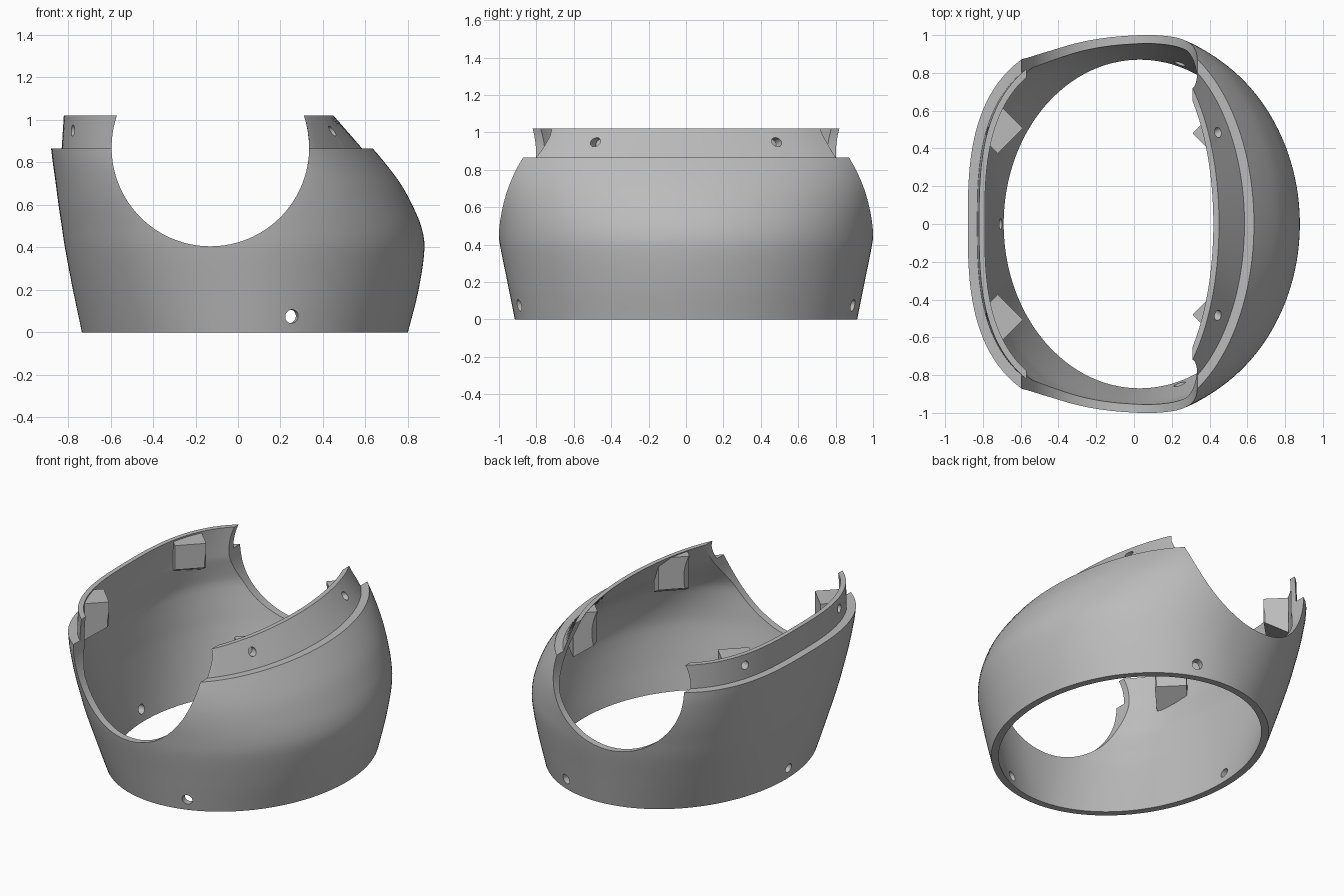
import bpy, bmesh, math
from mathutils import Vector, Matrix

cube = bpy.data.objects.get("Cube")
if cube:
    bpy.data.objects.remove(cube)

grey = bpy.data.materials.new("plain grey")
grey.use_nodes = True
GREY = (0.5, 0.5, 0.5, 1)
grey.diffuse_color = GREY
grey.node_tree.nodes["Principled BSDF"].inputs["Base Color"].default_value = GREY

SEGMENTS = 160
CENTRE_X = 0.03
STEP_Z, TOP_Z = 0.865, 1.02

# Body sections: height, left edge, right edge, half depth, squareness of the left half
BODY = [(0, -.735, .80, .915, 2), (.2, -.777, .85, .955, 2.2), (.4, -.815, .878, .995, 2.4),
        (.5, -.83, .862, 1.008, 2.5), (.6, -.845, .82, 1.02, 2.6), (.7, -.858, .765, 1.025, 2.7),
        (.8, -.872, .69, 1.02, 2.8), (STEP_Z, -.88, .635, 1.01, 2.85)]
# Lip sections
LIP = [(STEP_Z, -.83, .585, .96, 2.85), (TOP_Z, -.82, .45, .965, 2.85)]


def section(z, keys):
    """Smoothly interpolate a section of the body at height z."""
    i = max(k for k in range(len(keys) - 1) if keys[k][0] <= z + 1e-6)
    a, b = keys[i], keys[i + 1]
    before, after = keys[max(i - 1, 0)], keys[min(i + 2, len(keys) - 1)]
    h = b[0] - a[0]
    t = (z - a[0]) / h
    out = [z]
    for p, q, r, s in zip(before[1:], a[1:], b[1:], after[1:]):
        m0 = (r - p) / (b[0] - before[0]) * h
        m1 = (s - q) / (after[0] - a[0]) * h
        out.append(q + (r - q) * (3 * t * t - 2 * t ** 3)
                   + m0 * (t ** 3 - 2 * t * t + t) + m1 * (t ** 3 - t * t))
    return out


def inset(sec, d):
    z, left, right, depth, n = sec
    return [z, left + d, right - d, depth - d, n]


def ring(bm, sec):
    z, left, right, depth, power = sec
    verts = []
    for k in range(SEGMENTS):
        t = math.tau * k / SEGMENTS
        c, s = math.cos(t), math.sin(t)
        a, n = (right - CENTRE_X, 2) if c > 0 else (CENTRE_X - left, power)
        r = (abs(c / a) ** n + abs(s / depth) ** n) ** (-1 / n)
        verts.append(bm.verts.new((CENTRE_X + r * c, r * s, z)))
    return verts


def make_object(name, bm):
    bmesh.ops.recalc_face_normals(bm, faces=bm.faces)
    mesh = bpy.data.meshes.new(name)
    bm.to_mesh(mesh)
    bm.free()
    mesh.materials.append(grey)
    obj = bpy.data.objects.new(name, mesh)
    bpy.context.collection.objects.link(obj)
    return obj


def loft(name, sections, closed):
    bm = bmesh.new()
    rings = [ring(bm, s) for s in sections]
    pairs = list(zip(rings, rings[1:]))
    if closed:
        pairs.append((rings[-1], rings[0]))
    else:
        bm.faces.new(rings[0])
        bm.faces.new(rings[-1])
    for lo, hi in pairs:
        for k in range(SEGMENTS):
            j = (k + 1) % SEGMENTS
            bm.faces.new((lo[k], lo[j], hi[j], hi[k]))
    return make_object(name, bm)


def rod(name, centre, axis, radius, length, sides=32):
    bm = bmesh.new()
    turn = Vector(axis).to_track_quat("Z", "Y").to_matrix().to_4x4()
    bmesh.ops.create_cone(bm, cap_ends=True, segments=sides, radius1=radius, radius2=radius,
                          depth=length, matrix=Matrix.Translation(centre) @ turn)
    obj = make_object(name, bm)
    obj.hide_render = True
    return obj


def boolean(obj, tool, operation):
    mod = obj.modifiers.new("cut", "BOOLEAN")
    mod.operation, mod.solver, mod.object = operation, "EXACT", tool
    bpy.context.view_layer.objects.active = obj
    bpy.ops.object.modifier_apply(modifier=mod.name)


def block(name, face_centre, outward, low_inner, low_outer):
    """Screw block: inner face, sloping underside, running outward into the wall."""
    out = Vector(outward).normalized()
    side = Vector((-out.y, out.x, 0))
    bm = bmesh.new()
    ends = []
    for s in (-.095, .095):
        ends.append([bm.verts.new(Vector(face_centre) + side * s + out * d + Vector((0, 0, z)))
                     for d, z in ((0, low_inner), (.15, low_outer), (.15, 1.01), (0, 1.01))])
    bm.faces.new(ends[0])
    bm.faces.new(ends[1])
    for k in range(4):
        j = (k + 1) % 4
        bm.faces.new((ends[0][k], ends[0][j], ends[1][j], ends[1][k]))
    return make_object(name, bm)


# Stepped shell wall
heights = [STEP_Z * k / 28 for k in range(29)]
outer = [section(z, BODY) for z in heights]
inner = [inset(s, .045 + .035 * min(1, max(0, (s[0] - .66) / .16))) for s in outer]
lip_inner = [inset(s, .03) for s in LIP]
shell = loft("shell", outer + LIP + lip_inner[::-1] + inner[-2::-1], True)

# Solid filling used to trim the blocks inside the wall
filling = loft("filling", [inset(s, .025) for s in outer[:-1]]
               + [inset(s, .015) for s in LIP], False)

# Screw blocks, mirrored front to back
blocks = []
for label, m in (("back", 1), ("front", -1)):
    blocks.append(block("right_block_" + label, (-.655, .44 * m, 0), (-.7, .7 * m, 0), .85, .77))
    blocks.append(block("left_block_" + label, (.377, .413 * m, 0), (.7, .7 * m, 0), .80, .72))
for b in blocks:
    boolean(b, filling, "INTERSECT")

# Round cutout running front to back
cutout = rod("cutout", (-.13, 0, .87), (0, 1, 0), .465, 3, 128)
for obj in [shell] + blocks:
    boolean(obj, cutout, "DIFFERENCE")

# Screw holes in the lip, and fixing holes near the base
holes = [rod("base_hole", (-.72, 0, .075), (1, 0, 0), .03, .2)]
for m in (1, -1):
    holes.append(rod("base_hole", (.25, .88 * m, .075), (.22, .88 * m, 0), .032, .2))
    holes.append(rod("lip_hole", (-.77, .49 * m, .95), (-.9, .35 * m, 0), .027, .14))
    holes.append(rod("lip_hole", (.455, .49 * m, .95), (.85, .45 * m, .2), .027, .14))
for hole in holes:
    for obj in [shell] + blocks:
        boolean(obj, hole, "DIFFERENCE")

for helper in holes + [cutout, filling]:
    bpy.data.objects.remove(helper)

# Smooth shading with sharp edges kept
bpy.ops.object.select_all(action="DESELECT")
for obj in [shell] + blocks:
    obj.select_set(True)
bpy.context.view_layer.objects.active = shell
bpy.ops.object.shade_smooth_by_angle(angle=math.radians(30))
